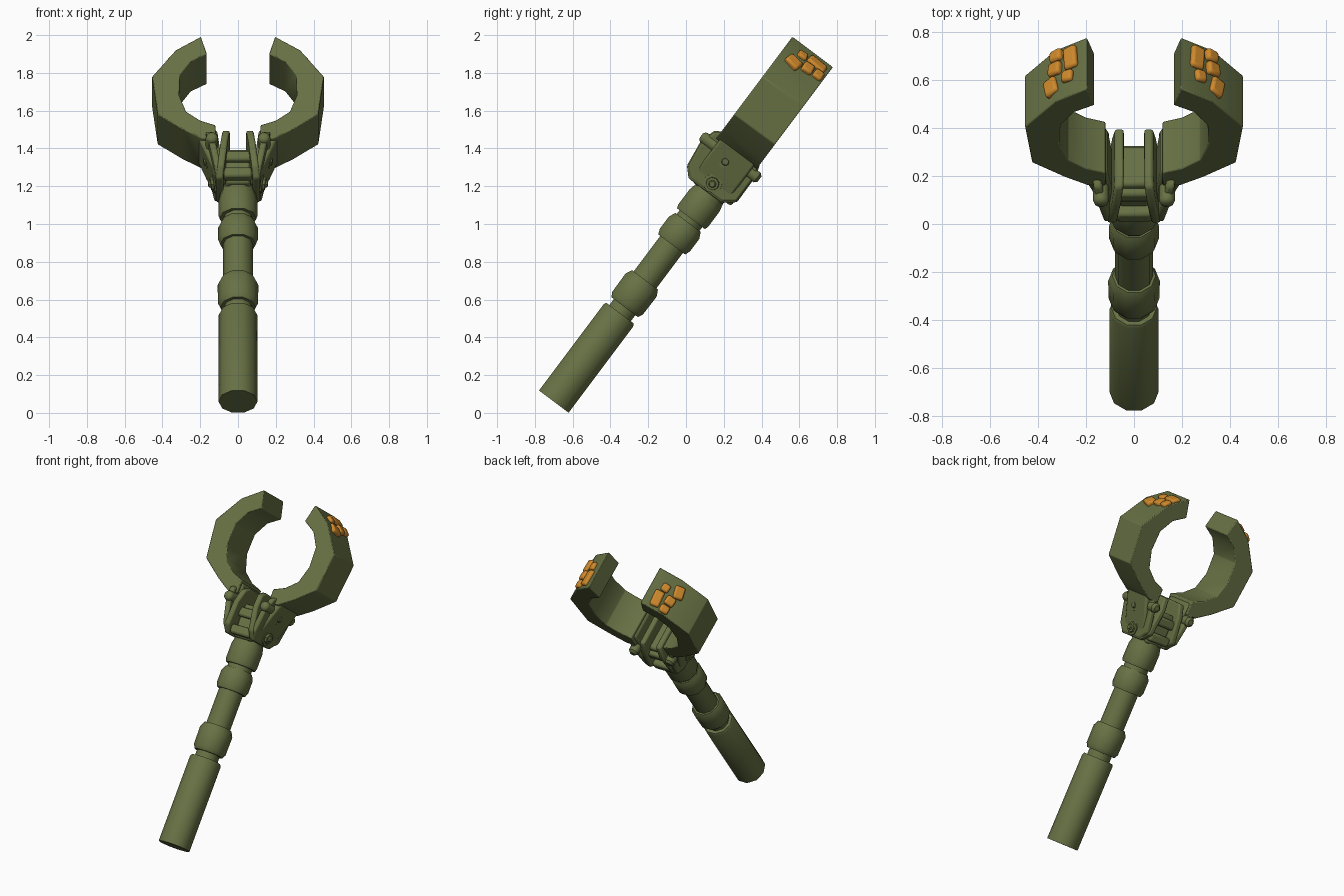
import bpy, bmesh, math
from mathutils import Matrix, Vector

if "Cube" in bpy.data.objects:
    bpy.data.objects.remove(bpy.data.objects["Cube"], do_unlink=True)


def material(name, colour):
    m = bpy.data.materials.new(name)
    m.use_nodes = True
    m.diffuse_color = colour
    m.node_tree.nodes["Principled BSDF"].inputs["Base Color"].default_value = colour
    return m


OLIVE = material("olive green", (0.135, 0.165, 0.058, 1))
ORANGE = material("orange", (0.62, 0.25, 0.025, 1))

# Everything is built upright along local z, then leaned back by this frame
TILT = math.atan2(0.6, 0.8)
FRAME = Matrix.Translation((0, -0.70, 0.06)) @ Matrix.Rotation(-TILT, 4, "X")


def finish(name, bm, mat=OLIVE, mirror=False, bevel=0.0, angle=40):
    bmesh.ops.recalc_face_normals(bm, faces=bm.faces)
    mesh = bpy.data.meshes.new(name)
    bm.to_mesh(mesh)
    bm.free()
    mesh.materials.append(mat)
    ob = bpy.data.objects.new(name, mesh)
    bpy.context.collection.objects.link(ob)
    ob.matrix_world = FRAME
    bpy.ops.object.select_all(action="DESELECT")
    ob.select_set(True)
    bpy.context.view_layer.objects.active = ob
    bpy.ops.object.shade_smooth_by_angle(angle=math.radians(angle))
    if bevel:
        b = ob.modifiers.new("soft edges", "BEVEL")
        b.width, b.segments = bevel, 2
    if mirror:
        ob.modifiers.new("mirror", "MIRROR")
    return ob


def prism(bm, near, far):
    """Solid between two matching outlines."""
    a = [bm.verts.new(p) for p in near]
    b = [bm.verts.new(p) for p in far]
    bm.faces.new(a)
    bm.faces.new(b[::-1])
    for i in range(len(a)):
        j = (i + 1) % len(a)
        bm.faces.new((a[i], b[i], b[j], a[j]))


def lathe(bm, profile, sides, place=Matrix()):
    """Capped turning of (radius, height) pairs about z."""
    rings = []
    for r, h in profile:
        turn = [2 * math.pi * i / sides for i in range(sides)]
        rings.append([bm.verts.new(place @ Vector((r * math.cos(t), r * math.sin(t), h))) for t in turn])
    for lo, hi in zip(rings, rings[1:]):
        for i in range(sides):
            j = (i + 1) % sides
            bm.faces.new((lo[i], lo[j], hi[j], hi[i]))
    bm.faces.new(rings[0])
    bm.faces.new(rings[-1])


def box(bm, centre, size, rot=Matrix()):
    bmesh.ops.create_cube(bm, size=1, matrix=Matrix.Translation(centre) @ rot @ Matrix.Diagonal((*size, 1)))


# Handle and shaft with its collars
for name, profile in {
    "handle_grip": [(0.103, 0), (0.103, 0.57), (0.095, 0.585)],
    "handle_neck": [(0.075, 0.56), (0.075, 0.66)],
    "lower_collar": [(0.092, 0.625), (0.106, 0.65), (0.108, 0.77), (0.09, 0.805)],
    "shaft": [(0.079, 0.78), (0.079, 1.23)],
    "middle_collar": [(0.094, 1.04), (0.105, 1.07), (0.105, 1.15), (0.088, 1.185)],
    "upper_collar": [(0.097, 1.21), (0.104, 1.23), (0.104, 1.33), (0.085, 1.41)],
}.items():
    bm = bmesh.new()
    lathe(bm, profile, 10)
    finish(name, bm)

# Central hinge block with cross bars front and back
bm = bmesh.new()
box(bm, (0, -0.01, 1.48), (0.13, 0.2, 0.22))
finish("hinge_block", bm, bevel=0.015)
bm = bmesh.new()
for y, z in ((-0.125, 1.41), (-0.11, 1.53), (0.1, 1.42), (0.09, 1.53)):
    box(bm, (0, y, z), (0.15, 0.06, 0.06))
finish("cross_bars", bm, bevel=0.015)

# Hinge side plates: one outline, each plate leaning as it rises
PLATE = [(-0.138, 1.373), (-0.186, 1.423), (-0.205, 1.574), (-0.179, 1.66), (-0.13, 1.684),
         (0.113, 1.678), (0.141, 1.596), (0.143, 1.426), (0.075, 1.375)]


def plate(name, x, lean, thick, shrink=1.0):
    bm = bmesh.new()
    sides = []
    for off in (0, thick):
        sides.append([(x + off + lean * (z - 1.4), -0.025 + (y + 0.025) * shrink,
                       1.53 + (z - 1.53) * shrink) for y, z in PLATE])
    prism(bm, *sides)
    finish(name, bm, mirror=True, bevel=0.01)


plate("inner_plate", 0.075, -0.12, 0.038)
plate("outer_plate", 0.085, 0.19, 0.036, 0.97)

# Arm knuckle joining the plates to the claw
bm = bmesh.new()
outline = [(0.075, 1.42), (0.125, 1.43), (0.21, 1.65), (0.16, 1.72), (0.11, 1.7)]
prism(bm, [(x, -0.13, z) for x, z in outline], [(x, 0.1, z) for x, z in outline])
finish("arm_knuckle", bm, mirror=True, bevel=0.012)

# Stepped bolts on the flared plates
bm = bmesh.new()
for x, y, z, r in ((0.145, -0.035, 1.567, 0.058), (0.12, -0.02, 1.43, 0.052)):
    place = Matrix.Translation((x, y, z)) @ Matrix.Rotation(math.radians(100), 4, "Y")
    lathe(bm, [(r, -0.02), (r, 0.012), (r * 0.7, 0.013), (r * 0.66, 0.026),
               (r * 0.4, 0.027), (r * 0.3, 0.038)], 8, place)
finish("side_bolts", bm, mirror=True)

# Domed pivot pin running front to back
bm = bmesh.new()
place = Matrix.Translation((0.138, 0, 1.595)) @ Matrix.Rotation(math.pi / 2, 4, "X")
lathe(bm, [(0.018, -0.165), (0.033, -0.15), (0.033, 0.2), (0.028, 0.212), (0.014, 0.22)], 10, place)
finish("pivot_pin", bm, mirror=True)

# Claw jaws
TIP, BEND, ELBOW = (0.196, 2.305), (0.33, 2.215), (0.455, 2.04)
JAW = [TIP, BEND, ELBOW, (0.425, 1.79), (0.29, 1.69), (0.19, 1.63), (0.12, 1.63), (0.12, 1.72),
       (0.2, 1.75), (0.275, 1.81), (0.312, 1.92), (0.307, 2.05), (0.25, 2.14), (0.165, 2.19)]
bm = bmesh.new()
prism(bm, [(x, -0.148, z) for x, z in JAW], [(x, 0.12, z) for x, z in JAW])
finish("claw_jaw", bm, mirror=True, bevel=0.005)

# Raised orange pads on the jaw tips: x, depth, width, length, twist
bm = bmesh.new()
for x, y, w, d, twist in ((0.322, 0.083, 0.06, 0.055, 0), (0.328, 0.018, 0.064, 0.062, 4),
                          (0.262, 0.044, 0.062, 0.11, -4), (0.275, -0.045, 0.052, 0.055, 5),
                          (0.343, -0.062, 0.066, 0.085, -12)):
    a, b = (TIP, BEND) if x < BEND[0] else (BEND, ELBOW)
    slope = (b[1] - a[1]) / (b[0] - a[0])
    z = a[1] + slope * (x - a[0])
    lean = math.atan(-slope) if x < 0.31 else math.radians(43)
    rot = Matrix.Rotation(lean, 4, "Y") @ Matrix.Rotation(math.radians(twist), 4, "Z")
    box(bm, (x, y, z), (w, d, 0.04), rot)
finish("tip_pads", bm, ORANGE, mirror=True, bevel=0.012)
